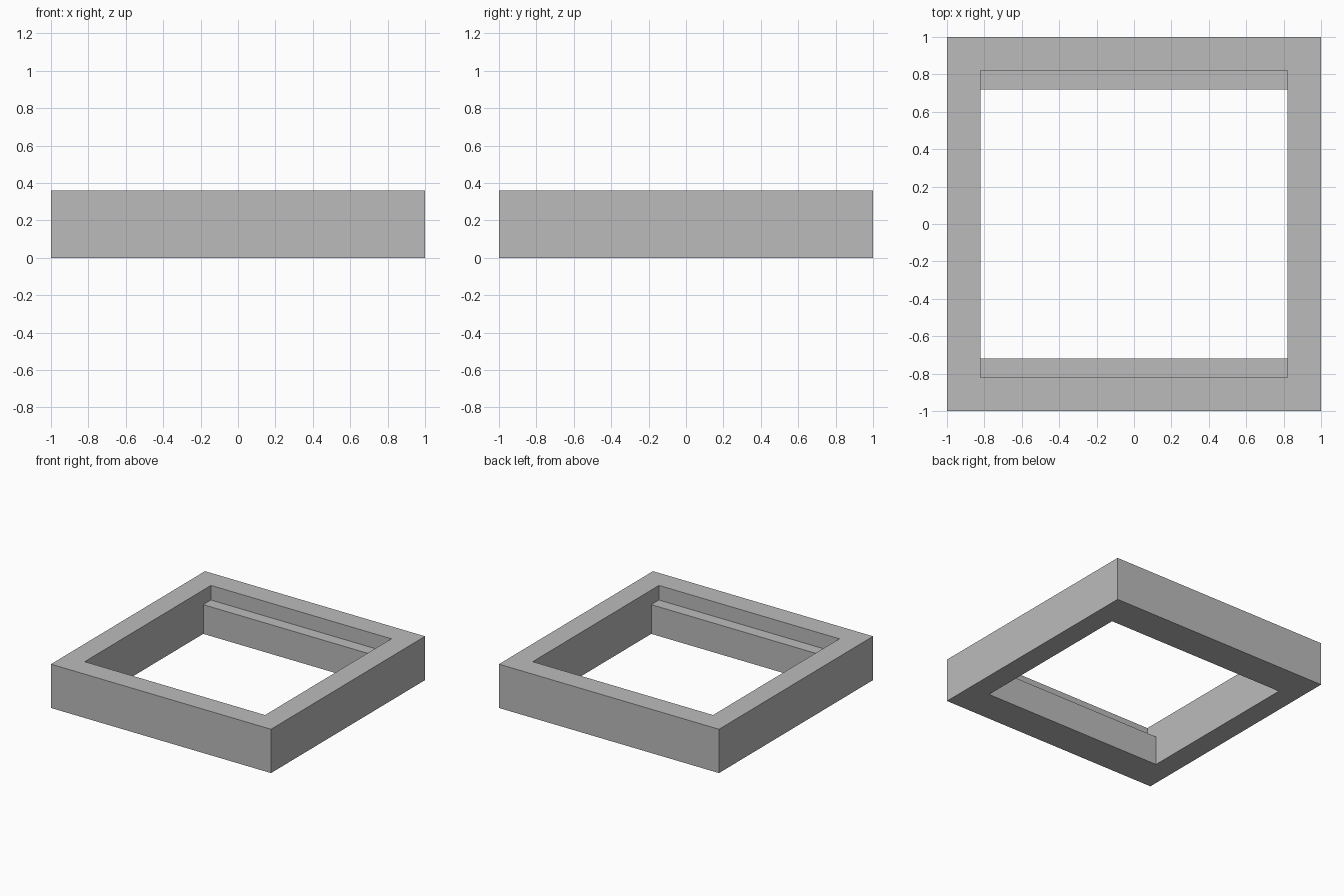
import bpy

default = bpy.data.objects.get("Cube")
if default:
    bpy.data.objects.remove(default, do_unlink=True)

HEIGHT = 0.36        # overall frame height
LEDGE_TOP = 0.24     # height of the front and back ledges
INNER = 0.82         # half width of the opening
LEDGE_INNER = 0.72   # half depth of the opening between the ledges

grey = bpy.data.materials.new("plain_grey")
grey.use_nodes = True
grey.diffuse_color = (0.5, 0.5, 0.5, 1)
grey.node_tree.nodes["Principled BSDF"].inputs["Base Color"].default_value = (0.5, 0.5, 0.5, 1)


def block(name, half_x, half_y, z0, z1):
    """Box centred on the z axis, spanning z0 to z1."""
    bpy.ops.mesh.primitive_cube_add(size=2, location=(0, 0, (z0 + z1) / 2))
    obj = bpy.context.object
    obj.name = name
    obj.scale = (half_x, half_y, (z1 - z0) / 2)
    bpy.ops.object.transform_apply(location=True, rotation=False, scale=True)
    obj.data.materials.append(grey)
    return obj


# Square frame
frame = block("square_frame", 1, 1, 0, HEIGHT)

# Openings: a wide upper recess, then a narrower hole that leaves two ledges
cutters = [
    block("upper_recess_cutter", INNER, INNER, LEDGE_TOP, HEIGHT + 0.2),
    block("lower_opening_cutter", INNER, LEDGE_INNER, -0.2, LEDGE_TOP + 0.05),
]
for cutter in cutters:
    cut = frame.modifiers.new(cutter.name, "BOOLEAN")
    cut.operation = "DIFFERENCE"
    cut.solver = "EXACT"
    cut.object = cutter
    bpy.context.view_layer.objects.active = frame
    bpy.ops.object.modifier_apply(modifier=cut.name)

for cutter in cutters:
    bpy.data.objects.remove(cutter, do_unlink=True)
